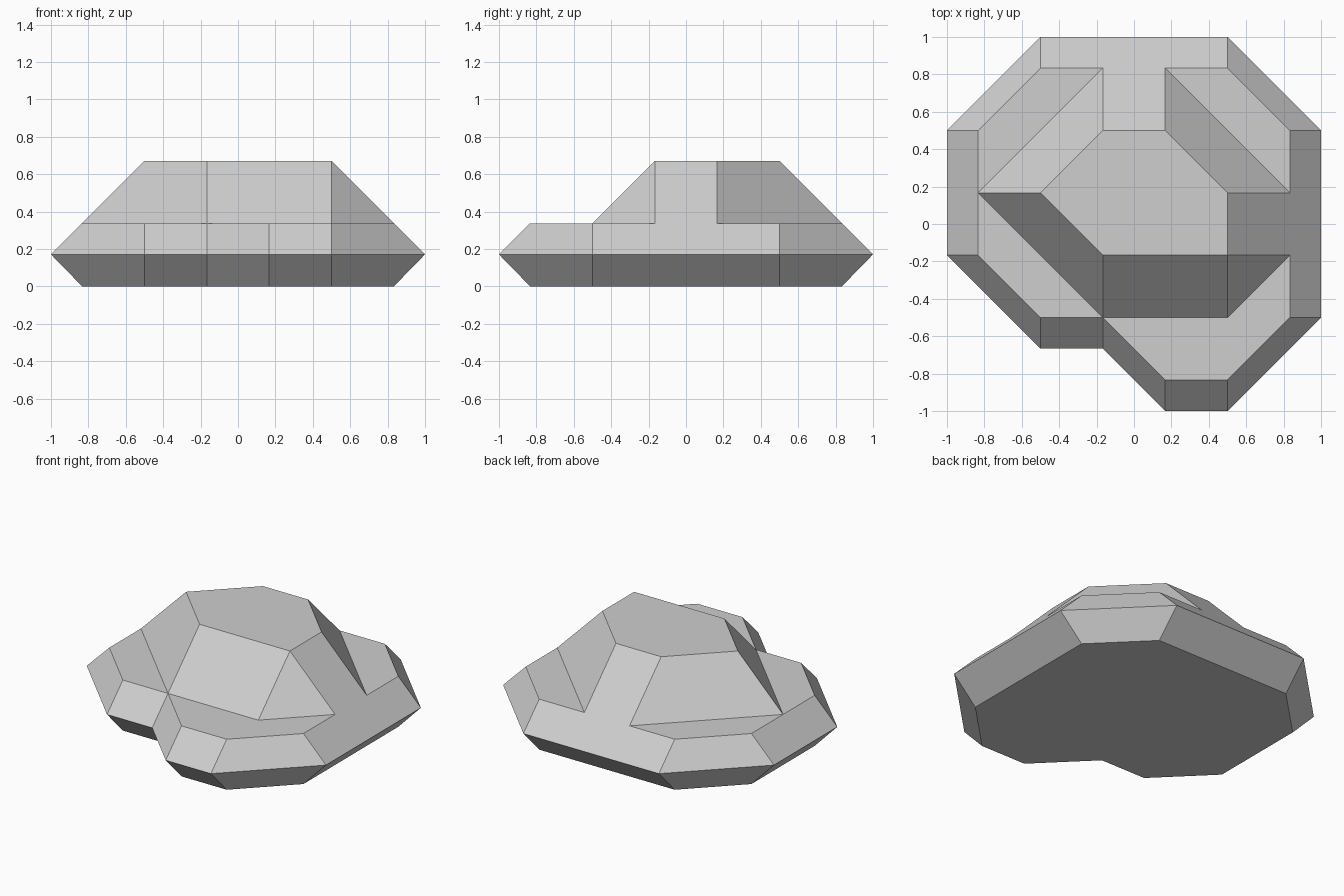
import bpy
import bmesh

if "Cube" in bpy.data.objects:
    bpy.data.objects.remove(bpy.data.objects["Cube"])

U = 1 / 6                                   # plan grid unit
Z_FOOT, Z_RIM, Z_LEDGE, Z_TOP = 0.0, 0.171, 0.337, 0.671

# Clockwise outlines in grid units
rim = [(-3, 6), (3, 6), (6, 3), (6, -3), (3, -6), (1, -6), (-1, -4), (-3, -4), (-6, -1), (-6, 3)]
inset = [(-3, 5), (3, 5), (5, 3), (5, -3), (3, -5), (1, -5), (-1, -3), (-3, -3), (-5, -1), (-5, 3)]
crown_base = [(-1, 5), (1, 5), (5, 1), (5, -1), (3, -3), (-1, -3), (-5, 1)]
crown_top = [(-1, 3), (1, 3), (3, 1), (3, -1), (3, -1), (-1, -1), (-3, 1)]
ledges = [
    [(-3, 5), (-1, 5), (-5, 1), (-5, 3)],
    [(1, 5), (3, 5), (5, 3), (5, 1)],
    [(5, -1), (5, -3), (3, -5), (1, -5), (-1, -3), (3, -3)],
    [(-1, -3), (-3, -3), (-5, -1), (-5, 1)],
]

bm = bmesh.new()
cache = {}


def vert(p, z):
    key = (p[0], p[1], z)
    if key not in cache:
        cache[key] = bm.verts.new((p[0] * U, p[1] * U, z))
    return cache[key]


def face(verts):
    bm.faces.new(list(dict.fromkeys(verts)))   # drop repeated corners


def band(low, z0, high, z1):
    for i in range(len(low)):
        j = (i + 1) % len(low)
        face([vert(low[j], z0), vert(low[i], z0), vert(high[i], z1), vert(high[j], z1)])


def cap(loop, z, up=True):
    face([vert(p, z) for p in (reversed(loop) if up else loop)])


# Undercut foot and sloped lower band
cap(inset, Z_FOOT, up=False)
band(inset, Z_FOOT, rim, Z_RIM)
band(rim, Z_RIM, inset, Z_LEDGE)

# Flat ledges around the crown
for ledge in ledges:
    cap(ledge, Z_LEDGE)

# Sloped crown and flat top
band(crown_base, Z_LEDGE, crown_top, Z_TOP)
cap(list(dict.fromkeys(crown_top)), Z_TOP)

mesh = bpy.data.meshes.new("rock")
bm.to_mesh(mesh)
bm.free()

stone = bpy.data.materials.new("stone grey")
stone.diffuse_color = (0.62, 0.62, 0.62, 1)
stone.use_nodes = True
stone.node_tree.nodes["Principled BSDF"].inputs["Base Color"].default_value = stone.diffuse_color
mesh.materials.append(stone)
rock = bpy.data.objects.new("rock", mesh)
bpy.context.collection.objects.link(rock)
